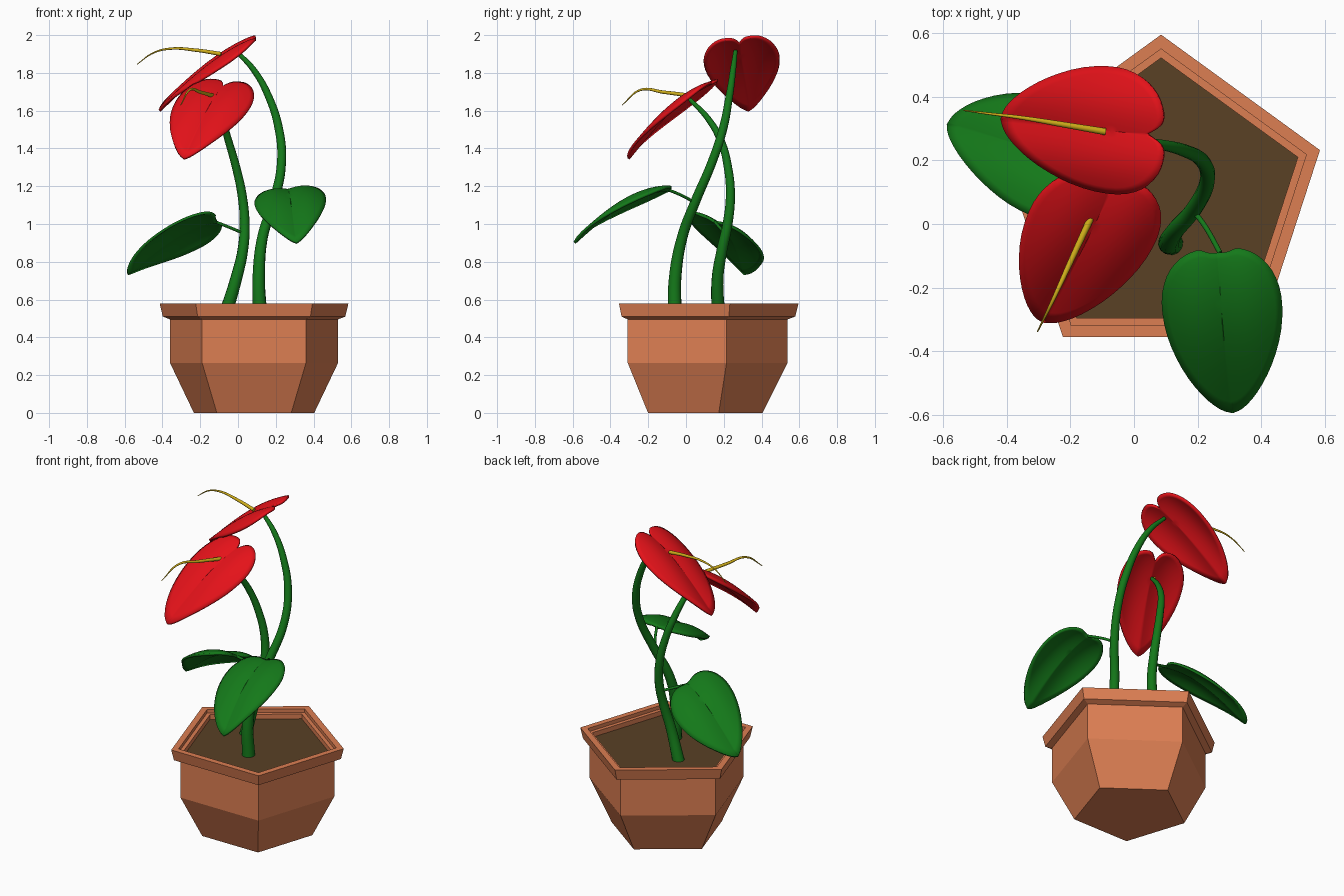
import bpy, bmesh, math
from mathutils import Vector

if "Cube" in bpy.data.objects:
    bpy.data.objects.remove(bpy.data.objects["Cube"])


def material(name, rgb):
    m = bpy.data.materials.new(name)
    m.diffuse_color = (*rgb, 1)
    m.use_nodes = True
    m.node_tree.nodes["Principled BSDF"].inputs["Base Color"].default_value = m.diffuse_color
    return m


TERRACOTTA = material("terracotta", (0.72, 0.21, 0.085))
SOIL = material("soil", (0.1, 0.052, 0.018))
GREEN = material("leaf_green", (0.007, 0.19, 0.01))
RED = material("flower_red", (0.78, 0.006, 0.01))
YELLOW = material("spadix_yellow", (0.62, 0.42, 0.01))


def finish(name, bm, mat, smooth=False):
    bmesh.ops.recalc_face_normals(bm, faces=bm.faces)
    me = bpy.data.meshes.new(name)
    bm.to_mesh(me)
    bm.free()
    me.materials.append(mat)
    for p in me.polygons:
        p.use_smooth = smooth
    ob = bpy.data.objects.new(name, me)
    bpy.context.collection.objects.link(ob)
    return ob


def pentagon(bm, r, z):
    return [bm.verts.new((0.085 + r * math.sin(math.tau * i / 5),
                          0.07 + r * math.cos(math.tau * i / 5), z)) for i in range(5)]


def lathe_pentagon(name, profile, mat):
    bm = bmesh.new()
    rings = [pentagon(bm, r, z) for r, z in profile]
    for a, b in zip(rings, rings[1:]):
        for i in range(5):
            j = (i + 1) % 5
            bm.faces.new((a[i], a[j], b[j], b[i]))
    bm.faces.new(rings[0])
    bm.faces.new(rings[-1])
    return finish(name, bm, mat)


def tube(name, points, radii, mat):
    cu = bpy.data.curves.new(name, 'CURVE')
    cu.dimensions = '3D'
    cu.bevel_depth = 1
    cu.bevel_resolution = 4
    cu.resolution_u = 8
    cu.use_fill_caps = True
    sp = cu.splines.new('BEZIER')
    sp.bezier_points.add(len(points) - 1)
    for bp, co, r in zip(sp.bezier_points, points, radii):
        bp.co = co
        bp.radius = r
        bp.handle_left_type = bp.handle_right_type = 'AUTO'
    cu.materials.append(mat)
    ob = bpy.data.objects.new(name, cu)
    bpy.context.collection.objects.link(ob)
    bpy.ops.object.select_all(action='DESELECT')
    ob.select_set(True)
    bpy.context.view_layer.objects.active = ob
    bpy.ops.object.convert(target='MESH')
    bpy.ops.object.shade_smooth_by_angle(angle=math.radians(50))
    return ob


def smooth_path(pts, steps):
    """Catmull-Rom through the points, open ended."""
    pts = [Vector(p) for p in pts]
    ext = [pts[0]] + pts + [pts[-1]]
    out = []
    for a, b, c, d in zip(ext, ext[1:], ext[2:], ext[3:]):
        for k in range(steps):
            t = k / steps
            out.append(0.5 * (2 * b + (c - a) * t + (2 * a - 5 * b + 4 * c - d) * t * t
                              + (3 * b - a - 3 * c + d) * t ** 3))
    return out + [pts[-1]]


def heart_leaf(name, base, tip, side, arch, notch, mat):
    """Heart blade: u runs from lobes to tip, v runs across (-1..1)."""
    base, tip, side = Vector(base), Vector(tip), Vector(side)
    normal = (tip - base).cross(side).normalized()
    if normal.z < 0:
        normal.negate()
    half = smooth_path([(notch, 0), (0.015, 0.15), (0, 0.36), (0.035, 0.64), (0.13, 0.88),
                        (0.28, 1), (0.48, 0.95), (0.68, 0.75), (0.85, 0.47),
                        (0.96, 0.2), (1, 0)], 3)
    outline = half + [Vector((p.x, -p.y)) for p in half[-2:0:-1]]
    center = Vector((0.28, 0))

    def place(p):
        u, v = max(p.x, 0), abs(p.y)
        lift = arch * math.sin(math.pi * u ** 0.75) + 0.016 * math.sin(math.pi * v) - 0.025 * v * v
        return base.lerp(tip, p.x) + side * p.y + normal * lift

    bm = bmesh.new()
    mid = bm.verts.new(place(center))
    n = len(outline)
    prev = None
    for k in range(1, 10):
        ring = [bm.verts.new(place(center.lerp(p, k / 9))) for p in outline]
        for i in range(n):
            j = (i + 1) % n
            bm.faces.new((prev[i], prev[j], ring[j], ring[i]) if prev else (mid, ring[j], ring[i]))
        prev = ring
    ob = finish(name, bm, mat, True)
    mod = ob.modifiers.new("thickness", 'SOLIDIFY')
    mod.thickness = 0.014
    mod.offset = 0
    return ob


# Five-sided pot with stepped rim, and the soil inside
lathe_pentagon("pot", [(0.335, 0), (0.468, 0.265), (0.468, 0.495), (0.508, 0.51), (0.525, 0.578),
                       (0.48, 0.578), (0.48, 0.555), (0.452, 0.555), (0.452, 0.48)], TERRACOTTA)
lathe_pentagon("soil", [(0.452, 0.485), (0.452, 0.525)], SOIL)

# Flower stems
tube("tall_stem", [(0.117, -0.06, 0.51), (0.11, -0.057, 0.72), (0.13, -0.02, 0.93),
                   (0.19, 0.05, 1.12), (0.23, 0.135, 1.32), (0.217, 0.195, 1.5),
                   (0.16, 0.23, 1.68), (0.08, 0.25, 1.82), (-0.01, 0.262, 1.915)],
     [0.038, 0.033, 0.028, 0.026, 0.024, 0.023, 0.02, 0.016, 0.011], GREEN)
tube("short_stem", [(-0.07, 0.172, 0.51), (-0.01, 0.167, 0.71), (0.025, 0.19, 0.86),
                    (0.035, 0.22, 1.0), (0.022, 0.235, 1.15), (-0.01, 0.222, 1.3),
                    (-0.05, 0.185, 1.44), (-0.085, 0.115, 1.56), (-0.12, 0.02, 1.66)],
     [0.036, 0.031, 0.028, 0.026, 0.024, 0.022, 0.02, 0.016, 0.011], GREEN)

# Thin leaf stalks
tube("right_leaf_stalk", [(0.18, 0.05, 1.11), (0.225, -0.01, 1.145), (0.27, -0.09, 1.18)],
     [0.008] * 3, GREEN)
tube("left_leaf_stalk", [(0.03, 0.21, 0.95), (-0.04, 0.18, 0.98), (-0.13, 0.15, 1.015)],
     [0.008] * 3, GREEN)

# Green leaves
heart_leaf("right_leaf", (0.265, -0.075, 1.175), (0.31, -0.59, 0.9), (0.185, 0.01, 0.02),
           0.06, 0.02, GREEN)
heart_leaf("left_leaf", (-0.1, 0.14, 1.01), (-0.585, 0.31, 0.735), (0.05, 0.18, -0.07),
           0.05, 0.02, GREEN)

# Red flower bracts
heart_leaf("tall_flower", (0.1, 0.28, 1.975), (-0.415, 0.33, 1.6), (0.0, 0.197, 0.02),
           0.035, 0.09, RED)
heart_leaf("short_flower", (-0.055, 0.155, 1.745), (-0.285, -0.305, 1.345), (0.192, -0.055, -0.02),
           0.045, 0.09, RED)

# Yellow spadices
tube("tall_spadix", [(-0.09, 0.29, 1.9), (-0.22, 0.312, 1.92), (-0.36, 0.335, 1.928),
                     (-0.45, 0.346, 1.905), (-0.535, 0.357, 1.845)],
     [0.011, 0.009, 0.006, 0.004, 0.002], YELLOW)
tube("short_spadix", [(-0.135, 0.02, 1.68), (-0.2, -0.12, 1.698), (-0.255, -0.24, 1.71),
                      (-0.303, -0.338, 1.63)],
     [0.011, 0.009, 0.006, 0.002], YELLOW)
